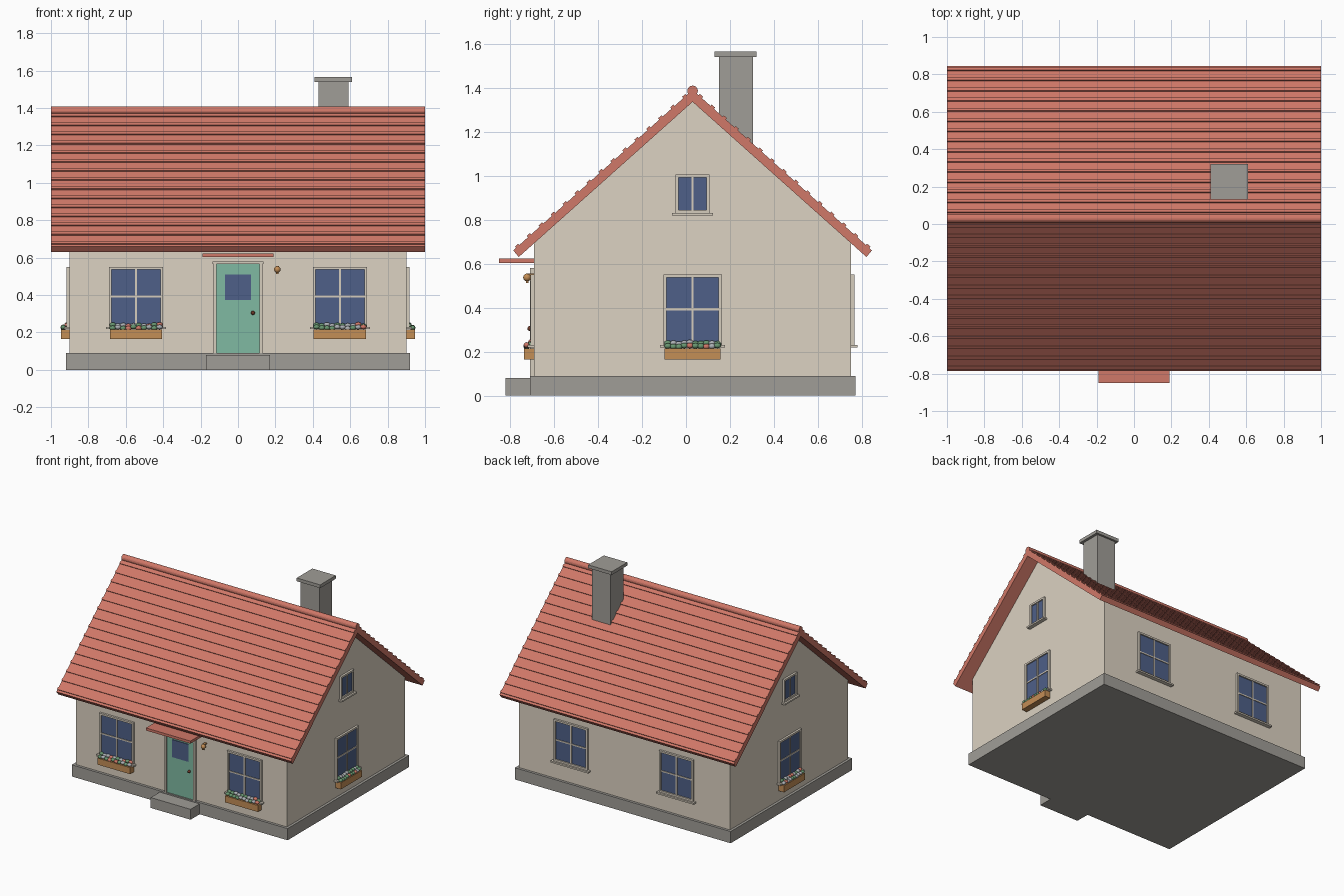
import bpy, bmesh, math, random
from mathutils import Matrix, Vector

if "Cube" in bpy.data.objects:
    bpy.data.objects.remove(bpy.data.objects["Cube"])

random.seed(4)
YC = 0.03  # gable centre line


def mat(name, r, g, b):
    lin = [((c / 255 + 0.055) / 1.055) ** 2.4 for c in (r, g, b)]
    m = bpy.data.materials.new(name)
    m.diffuse_color = (*lin, 1)
    m.use_nodes = True
    m.node_tree.nodes["Principled BSDF"].inputs["Base Color"].default_value = m.diffuse_color
    return m


CREAM = mat("cream plaster", 220, 210, 194)
GREY = mat("grey stone", 160, 157, 151)
RED = mat("terracotta", 208, 120, 104)
TEAL = mat("door green", 128, 186, 162)
TRIM = mat("pale trim", 214, 205, 190)
GLASS = mat("blue glass", 78, 96, 136)
WOOD = mat("warm wood", 196, 142, 86)
LEAF = mat("leaf green", 104, 150, 112)
KNOB = mat("dark copper", 110, 56, 40)
PALE = mat("pale petals", 172, 176, 180)


def finish(name, bm, mats, smooth=False):
    bmesh.ops.recalc_face_normals(bm, faces=bm.faces[:])
    me = bpy.data.meshes.new(name)
    bm.to_mesh(me)
    bm.free()
    for m in mats:
        me.materials.append(m)
    for p in me.polygons:
        p.use_smooth = smooth
    ob = bpy.data.objects.new(name, me)
    bpy.context.collection.objects.link(ob)
    return ob


def add_box(bm, lo, hi, M=Matrix()):
    lo, hi = Vector(lo), Vector(hi)
    S = Matrix.Diagonal((*(hi - lo), 1))
    bmesh.ops.create_cube(bm, size=1, matrix=M @ Matrix.Translation((lo + hi) / 2) @ S)


def boxes(name, m, items, M=Matrix()):
    bm = bmesh.new()
    for lo, hi in items:
        add_box(bm, lo, hi, M)
    return finish(name, bm, [m])


def prism(name, m, yz, half):
    """Extrude a y-z outline along x."""
    bm = bmesh.new()
    f = bm.faces.new([bm.verts.new((-half, y, z)) for y, z in yz])
    ext = bmesh.ops.extrude_face_region(bm, geom=[f])["geom"]
    bmesh.ops.translate(bm, vec=(2 * half, 0, 0),
                        verts=[v for v in ext if isinstance(v, bmesh.types.BMVert)])
    return finish(name, bm, [m])


def ball(name, m, loc, r, scale=(1, 1, 1)):
    bm = bmesh.new()
    bmesh.ops.create_uvsphere(bm, u_segments=14, v_segments=8, radius=r,
                              matrix=Matrix.Translation(loc) @ Matrix.Diagonal((*scale, 1)))
    return finish(name, bm, [m], True)


# Plinth, walls, door step
boxes("plinth", GREY, [((-0.92, -0.71, 0), (0.92, 0.77, 0.09))])
prism("walls", CREAM, [(-0.69, 0.08), (0.75, 0.08), (0.75, 0.695),
                       (YC, 1.34), (-0.69, 0.695)], 0.9)
boxes("door_step", GREY, [((-0.17, -0.82, 0), (0.17, -0.70, 0.08))])

# Roof slab, ridge roll
prism("roof", RED, [(YC, 1.39), (YC - 0.815, 0.66), (YC - 0.79, 0.63), (YC, 1.335),
                    (YC + 0.79, 0.63), (YC + 0.815, 0.66)], 1.0)
bm = bmesh.new()
bmesh.ops.create_cone(bm, cap_ends=True, segments=16, radius1=0.024, radius2=0.024, depth=2.0,
                      matrix=Matrix.Translation((0, YC, 1.385)) @ Matrix.Rotation(math.pi / 2, 4, "Y"))
ridge = finish("ridge_roll", bm, [RED])

# Tile course strips on both slopes
bm = bmesh.new()
slope = math.atan2(0.73, 0.815)
for side in (-1, 1):
    for i in range(15):
        d = 0.035 + 0.0543 * i
        M = Matrix.Translation((0, YC + side * d, 1.39 - d * 0.73 / 0.815)) \
            @ Matrix.Rotation(-side * slope, 4, "X")
        add_box(bm, (-1, -0.010, -0.006), (1, 0.010, 0.008), M)
finish("tile_courses", bm, [RED])

# Chimney
boxes("chimney", GREY, [((0.43, 0.15, 1.08), (0.59, 0.305, 1.545))])
boxes("chimney_cap", GREY, [((0.41, 0.13, 1.54), (0.61, 0.32, 1.565))])


def window(name, M, w, z0, z1, cross=True, planter=False):
    """Window in wall space: x along the wall, -y outward."""
    h, t = w / 2, 0.014
    boxes(name + "_glass", GLASS, [((-h + t, -0.006, z0), (h - t, 0.01, z1 - t))], M)
    bars = [((-h, -0.016, z0), (-h + t, 0.01, z1)), ((h - t, -0.016, z0), (h, 0.01, z1)),
            ((-h + t, -0.016, z1 - t), (h - t, 0.01, z1)),
            ((-h + t, -0.016, z0), (h - t, 0.01, z0 + t)),
            ((-0.005, -0.012, z0), (0.005, 0.01, z1 - t))]
    if cross:
        zm = (z0 + z1) / 2 + 0.003
        bars.append(((-h + t, -0.011, zm - 0.005), (h - t, 0.01, zm + 0.005)))
    boxes(name + "_frame", TRIM, bars, M)
    boxes(name + "_sill", TRIM, [((-h - 0.015, -0.03, z0 - 0.012), (h + 0.015, 0.01, z0))], M)
    if planter:
        boxes(name + "_planter", WOOD, [((-h + 0.005, -0.046, 0.165), (h - 0.005, 0, 0.215))], M)
        bm = bmesh.new()
        for row, y in enumerate((-0.034, -0.014)):
            for i in range(10):
                x = (-h + 0.02) + (w - 0.04) * i / 9
                z = 0.222 + 0.012 * row + random.uniform(0, 0.009)
                P = M @ Matrix.Translation((x, y, z)) @ Matrix.Diagonal((1.1, 0.9, 0.8, 1))
                vs = bmesh.ops.create_icosphere(bm, subdivisions=2, radius=0.016, matrix=P)["verts"]
                k = random.choice((0, 0, 1, 1, 2))
                for f in {f for v in vs for f in v.link_faces}:
                    f.material_index = k
        finish(name + "_flowers", bm, [LEAF, PALE, RED], True)


def wall(x, y, deg):
    return Matrix.Translation((x, y, 0)) @ Matrix.Rotation(math.radians(deg), 4, "Z")


# Windows on all four walls
for s, tag in ((-1, "left"), (1, "right")):
    window("front_window_" + tag, wall(s * 0.545, -0.69, 0), 0.29, 0.23, 0.55, planter=True)
    window("back_window_" + tag, wall(s * 0.45, 0.75, 180), 0.29, 0.23, 0.55)
    window("gable_window_" + tag, wall(s * 0.9, YC, s * 90), 0.265, 0.23, 0.55, planter=True)
    window("attic_window_" + tag, wall(s * 0.9, YC, s * 90), 0.155, 0.83, 1.005, cross=False)

# Door with frame, pane and knob
boxes("door", TEAL, [((-0.115, -0.70, 0.085), (0.115, -0.68, 0.565))])
boxes("door_frame", TRIM, [((-0.13, -0.71, 0.08), (-0.115, -0.68, 0.565)),
                           ((0.115, -0.71, 0.08), (0.13, -0.68, 0.565)),
                           ((-0.135, -0.71, 0.565), (0.135, -0.68, 0.58))])
boxes("door_pane", GLASS, [((-0.07, -0.705, 0.375), (0.07, -0.698, 0.51))])
ball("door_knob", KNOB, (0.08, -0.71, 0.305), 0.011)

# Canopy and wall lamp
boxes("door_canopy", RED, [((-0.19, -0.85, 0.603), (0.19, -0.68, 0.623))])
ball("wall_lamp", WOOD, (0.21, -0.722, 0.537), 0.018)
boxes("lamp_bracket", WOOD, [((0.202, -0.722, 0.548), (0.218, -0.68, 0.556)),
                             ((0.204, -0.728, 0.512), (0.216, -0.716, 0.524))])
